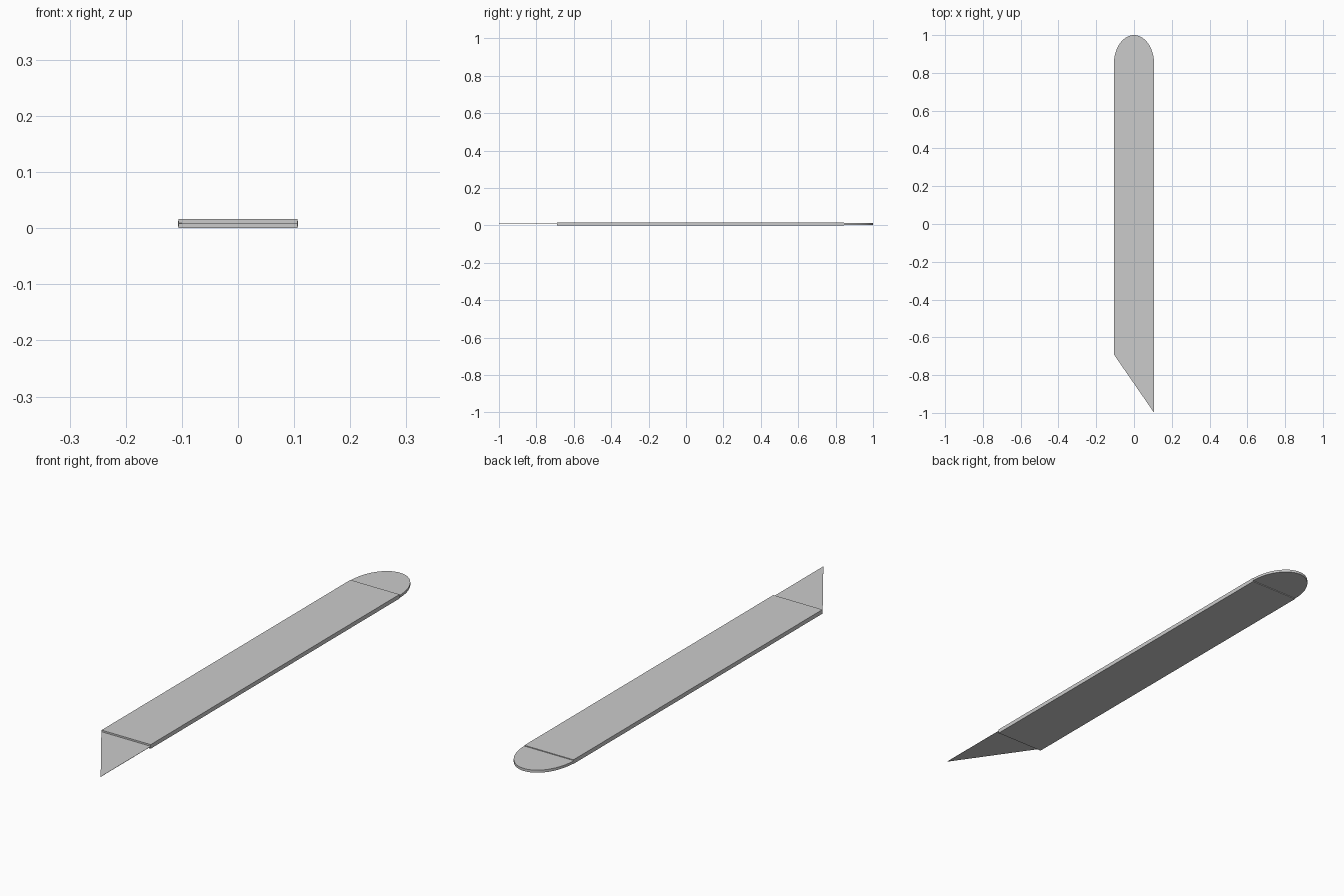
import bpy, math

if "Cube" in bpy.data.objects:
    bpy.data.objects.remove(bpy.data.objects["Cube"])

def prism(name, outline, z0, z1):
    """Extrude a flat outline (counter-clockwise) between two heights."""
    n = len(outline)
    verts = [(x, y, z) for z in (z0, z1) for x, y in outline]
    faces = [tuple(reversed(range(n))), tuple(range(n, 2 * n))]
    faces += [(i, (i + 1) % n, n + (i + 1) % n, n + i) for i in range(n)]
    mesh = bpy.data.meshes.new(name)
    mesh.from_pydata(verts, [], faces)
    obj = bpy.data.objects.new(name, mesh)
    bpy.context.collection.objects.link(obj)
    return obj

W = 0.106           # half width
FRONT, BACK = -0.69, 0.845

# flat handle
prism("handle", [(-W, FRONT), (W, FRONT), (W, BACK), (-W, BACK)], 0, 0.016)

# thin slanted blade
prism("blade", [(-W - 0.001, FRONT), (W + 0.001, -1), (W + 0.001, FRONT)], 0.0085, 0.0095)

# rounded end cap, slightly thinner than the handle
steps = 32
arc = [((W + 0.001) * math.cos(math.pi * i / steps),
        BACK + (1 - BACK) * math.sin(math.pi * i / steps)) for i in range(steps + 1)]
cap = prism("end_cap", arc, 0.003, 0.013)
bpy.context.view_layer.objects.active = cap
cap.select_set(True)
bpy.ops.object.shade_smooth_by_angle(angle=math.radians(30))
